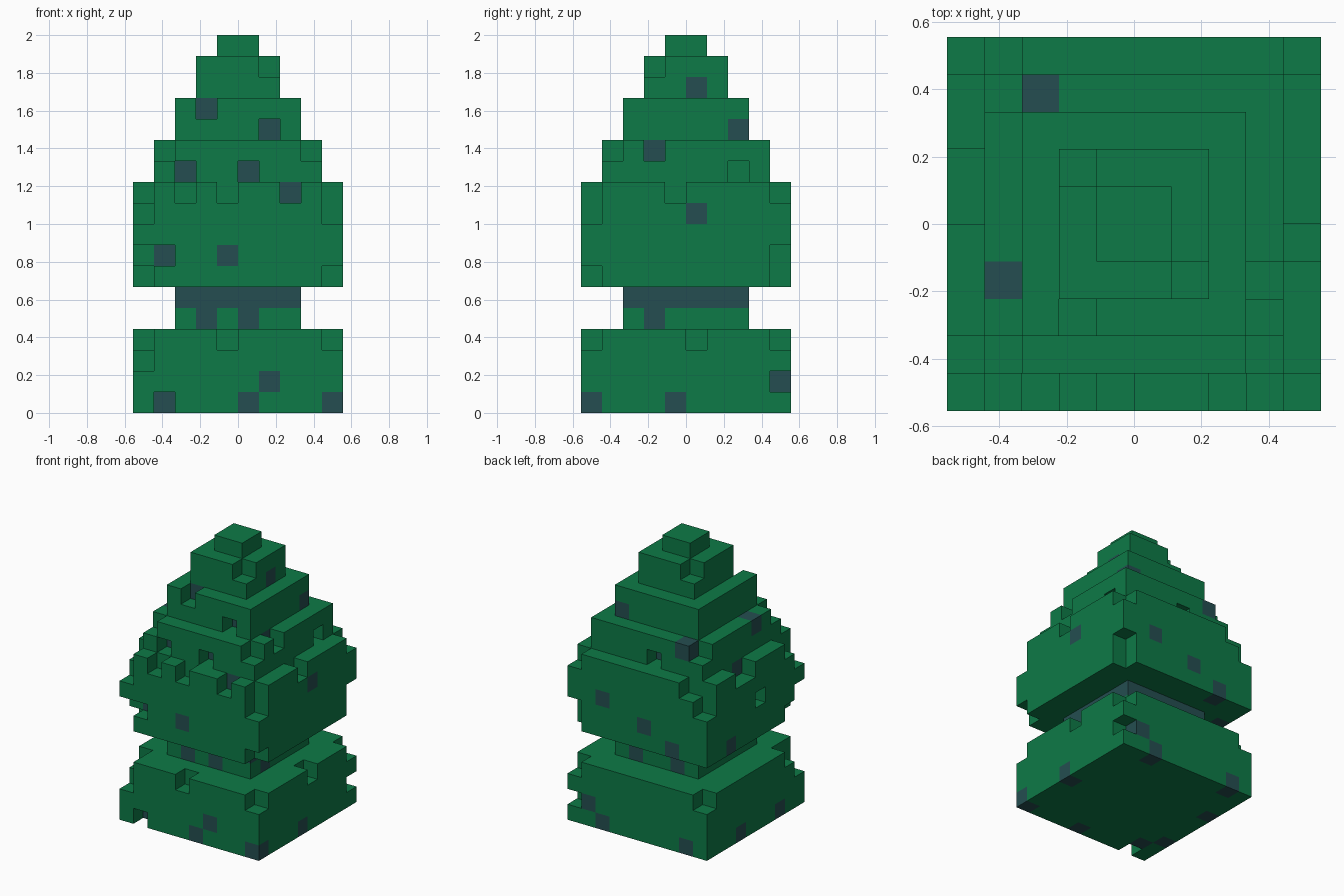
import bpy
import bmesh
from mathutils import Vector

default_cube = bpy.data.objects.get("Cube")
if default_cube:
    bpy.data.objects.remove(default_cube, do_unlink=True)

BLOCK = 2 / 18
HALF_GRID = 5


def make_material(name, colour):
    material = bpy.data.materials.new(name)
    material.use_nodes = True
    rgba = (*colour, 1.0)
    material.diffuse_color = rgba
    shader = material.node_tree.nodes["Principled BSDF"]
    shader.inputs["Base Color"].default_value = rgba
    shader.inputs["Roughness"].default_value = 0.9
    return material


leaf = make_material("leaf green", (0.004, 0.195, 0.063))
slate = make_material("slate blue", (0.018, 0.076, 0.082))

# Stacked tiers: name, first layer, end layer, inset from the widest outline
tiers = [
    ("lower_foliage", 0, 4, 0),
    ("trunk_neck", 4, 6, 2),
    ("wide_foliage", 6, 11, 0),
    ("middle_foliage", 11, 13, 1),
    ("upper_foliage", 13, 15, 2),
    ("crown_foliage", 15, 17, 3),
    ("tip_foliage", 17, 18, 4),
]

# Missing blocks, as column, row and layer
gaps = {
    "lower_foliage": [
        (1, 0, 0), (9, 9, 1), (0, 0, 2), (0, 0, 3), (0, 1, 3), (4, 0, 3),
        (9, 0, 3), (9, 5, 3), (9, 9, 3), (0, 9, 3),
    ],
    "wide_foliage": [
        (0, 0, 6), (0, 1, 6), (0, 0, 7), (1, 0, 7), (9, 9, 6), (9, 9, 7),
        (9, 0, 6), (0, 4, 8), (0, 0, 9), (9, 0, 9), (0, 9, 9),
        (0, 0, 10), (0, 1, 10), (2, 0, 10), (4, 0, 10), (7, 0, 10),
        (9, 0, 10), (9, 4, 10), (9, 9, 10), (0, 9, 10), (1, 9, 10),
        (0, 5, 10), (0, 6, 10),
    ],
    "middle_foliage": [
        (2, 1, 11), (5, 1, 11), (4, 8, 11), (8, 7, 11),
        (1, 1, 12), (8, 1, 12), (8, 3, 12), (1, 8, 12),
    ],
    "upper_foliage": [(6, 2, 13), (3, 2, 14)],
    "crown_foliage": [(6, 3, 16), (3, 6, 16)],
}

# Slate blocks scattered among the leaves
accents = {
    "lower_foliage": [
        (1, 1, 0), (5, 0, 0), (9, 0, 0), (9, 4, 0), (7, 9, 0), (1, 9, 0),
        (0, 6, 0), (0, 2, 0), (6, 0, 1), (8, 9, 1),
    ],
    "trunk_neck": [(3, 2, 4), (5, 2, 4), (7, 3, 4), (6, 7, 4), (3, 7, 4)],
    "wide_foliage": [
        (2, 9, 6), (0, 7, 6), (1, 1, 7), (4, 0, 7), (4, 9, 7), (7, 9, 8),
        (9, 5, 9), (7, 1, 10), (1, 5, 10),
    ],
    "middle_foliage": [
        (2, 2, 11), (5, 2, 11), (4, 7, 11), (7, 3, 12), (2, 8, 12), (1, 3, 12),
    ],
    "upper_foliage": [(6, 3, 13), (7, 7, 13), (3, 3, 14)],
    "crown_foliage": [(6, 5, 15)],
}


def tier_blocks(name, bottom, top, inset):
    span = range(inset, 2 * HALF_GRID - inset)
    blocks = {(x, y, z) for x in span for y in span for z in range(bottom, top)}
    return blocks - set(gaps.get(name, []))


def is_slate(name, block):
    neck_band = name == "trunk_neck" and block[2] == 5
    return neck_band or block in accents.get(name, [])


def build_tier(name, blocks, solid):
    """Join the exposed square faces of one tier into a mesh."""
    bm = bmesh.new()
    axes = [Vector(row) for row in ((1, 0, 0), (0, 1, 0), (0, 0, 1))]
    offset = Vector((HALF_GRID, HALF_GRID, 0))
    for block in sorted(blocks):
        centre = Vector(block) + Vector((0.5, 0.5, 0.5)) - offset
        for i in range(3):
            for side in (-1, 1):
                normal = axes[i] * side
                neighbour = tuple(int(c) for c in Vector(block) + normal)
                if neighbour in solid:
                    continue
                u = axes[(i + 1) % 3] / 2
                v = axes[(i + 2) % 3] / 2 * side
                middle = centre + normal / 2
                corners = (-u - v, u - v, u + v, v - u)
                face = bm.faces.new(
                    [bm.verts.new((middle + c) * BLOCK) for c in corners])
                face.material_index = int(is_slate(name, block))
    bmesh.ops.remove_doubles(bm, verts=bm.verts, dist=BLOCK / 100)
    mesh = bpy.data.meshes.new(name)
    bm.to_mesh(mesh)
    bm.free()
    mesh.materials.append(leaf)
    mesh.materials.append(slate)
    bpy.context.collection.objects.link(bpy.data.objects.new(name, mesh))


# Assemble the tree, hiding faces buried between neighbouring blocks
parts = {tier[0]: tier_blocks(*tier) for tier in tiers}
solid = set().union(*parts.values())
for part_name, part_blocks in parts.items():
    build_tier(part_name, part_blocks, solid)
